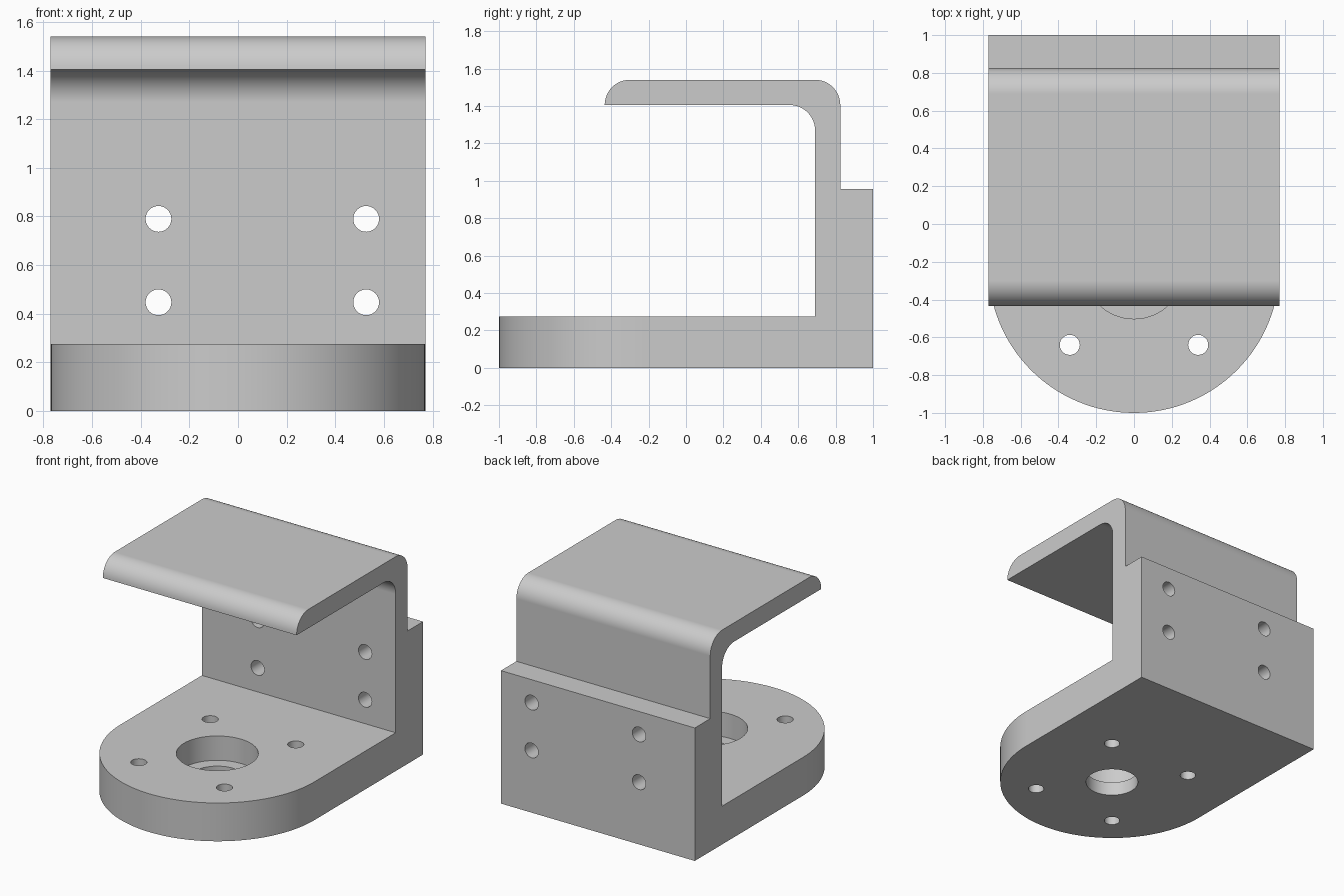
import bpy, bmesh, math
from mathutils import Vector

if "Cube" in bpy.data.objects:
    bpy.data.objects.remove(bpy.data.objects["Cube"], do_unlink=True)

HALF = 0.77        # half width, also radius of the rounded base
CENTRE_Y = -0.23   # centre of the rounded base
BASE_TOP = 0.275
BEND = 0.135       # bend radius of the hook

grey = bpy.data.materials.new("plain grey")
grey.use_nodes = True
grey.diffuse_color = (0.6, 0.6, 0.6, 1)
grey.node_tree.nodes["Principled BSDF"].inputs["Base Color"].default_value = grey.diffuse_color


def arc(cx, cy, r, start, end, steps):
    angles = [math.radians(start + (end - start) * i / steps) for i in range(steps + 1)]
    return [(cx + r * math.cos(a), cy + r * math.sin(a)) for a in angles]


def prism(name, points, to_3d, offset):
    """Extrude a closed 2D outline into a solid."""
    bm = bmesh.new()
    face = bm.faces.new([bm.verts.new(to_3d(a, b)) for a, b in points])
    top = bmesh.ops.extrude_face_region(bm, geom=[face])["geom"]
    verts = [v for v in top if isinstance(v, bmesh.types.BMVert)]
    bmesh.ops.translate(bm, verts=verts, vec=Vector(offset))
    bmesh.ops.recalc_face_normals(bm, faces=bm.faces)
    mesh = bpy.data.meshes.new(name)
    bm.to_mesh(mesh)
    bm.free()
    mesh.materials.append(grey)
    obj = bpy.data.objects.new(name, mesh)
    bpy.context.collection.objects.link(obj)
    return obj


def cut(target, cutter):
    cutter.hide_render = True
    mod = target.modifiers.new("cut", "BOOLEAN")
    mod.operation = "DIFFERENCE"
    mod.solver = "EXACT"
    mod.object = cutter
    bpy.context.view_layer.objects.active = target
    bpy.ops.object.modifier_apply(modifier=mod.name)
    bpy.data.objects.remove(cutter, do_unlink=True)


def drill_down(target, x, y, r, bottom, steps=32):
    ring = arc(x, y, r, 0, 360, steps)[:-1]
    cut(target, prism("drill", ring, lambda a, b: (a, b, bottom), (0, 0, 0.5 - bottom)))


def drill_back(target, x, z, r):
    ring = arc(x, z, r, 0, 360, 32)[:-1]
    cut(target, prism("drill", ring, lambda a, b: (a, 0.6, b), (0, 0.6, 0)))


# Side profile: base, thick back, thin wall and hooked top
profile = [(-1.05, 0), (1, 0), (1, 0.955), (0.825, 0.955)]
profile += arc(0.69, 1.405, BEND, 0, 90, 12)
profile += arc(-0.3, 1.405, BEND, 90, 180, 12)
profile += arc(0.555, 1.27, BEND, 90, 0, 12)
profile += [(0.69, BASE_TOP), (-1.05, BASE_TOP)]
bracket = prism("bracket", profile, lambda a, b: (-HALF, a, b), (2 * HALF, 0, 0))

# Round off the front of the base
waste = arc(0, CENTRE_Y, HALF, 180, 360, 64)
waste += [(0.9, CENTRE_Y), (0.9, -1.2), (-0.9, -1.2), (-0.9, CENTRE_Y)]
cut(bracket, prism("corner_waste", waste, lambda a, b: (a, b, -0.1), (0, 0, 0.6)))

# Stepped centre bore and four base holes
drill_down(bracket, 0, CENTRE_Y - 0.005, 0.267, 0.1, 64)
drill_down(bracket, 0, CENTRE_Y - 0.005, 0.178, -0.1, 64)
for sx in (-1, 1):
    for sy in (-1, 1):
        drill_down(bracket, sx * 0.34, CENTRE_Y - 0.005 + sy * 0.405, 0.053, -0.1)

# Four holes through the back, set off to one side
for x in (-0.327, 0.527):
    for z in (0.447, 0.79):
        drill_back(bracket, x, z, 0.053)

# Smooth the bends while keeping edges crisp
bpy.ops.object.select_all(action="DESELECT")
bracket.select_set(True)
bpy.context.view_layer.objects.active = bracket
bpy.ops.object.shade_smooth_by_angle(angle=math.radians(30))
weighted = bracket.modifiers.new("weighted normals", "WEIGHTED_NORMAL")
weighted.keep_sharp = True
